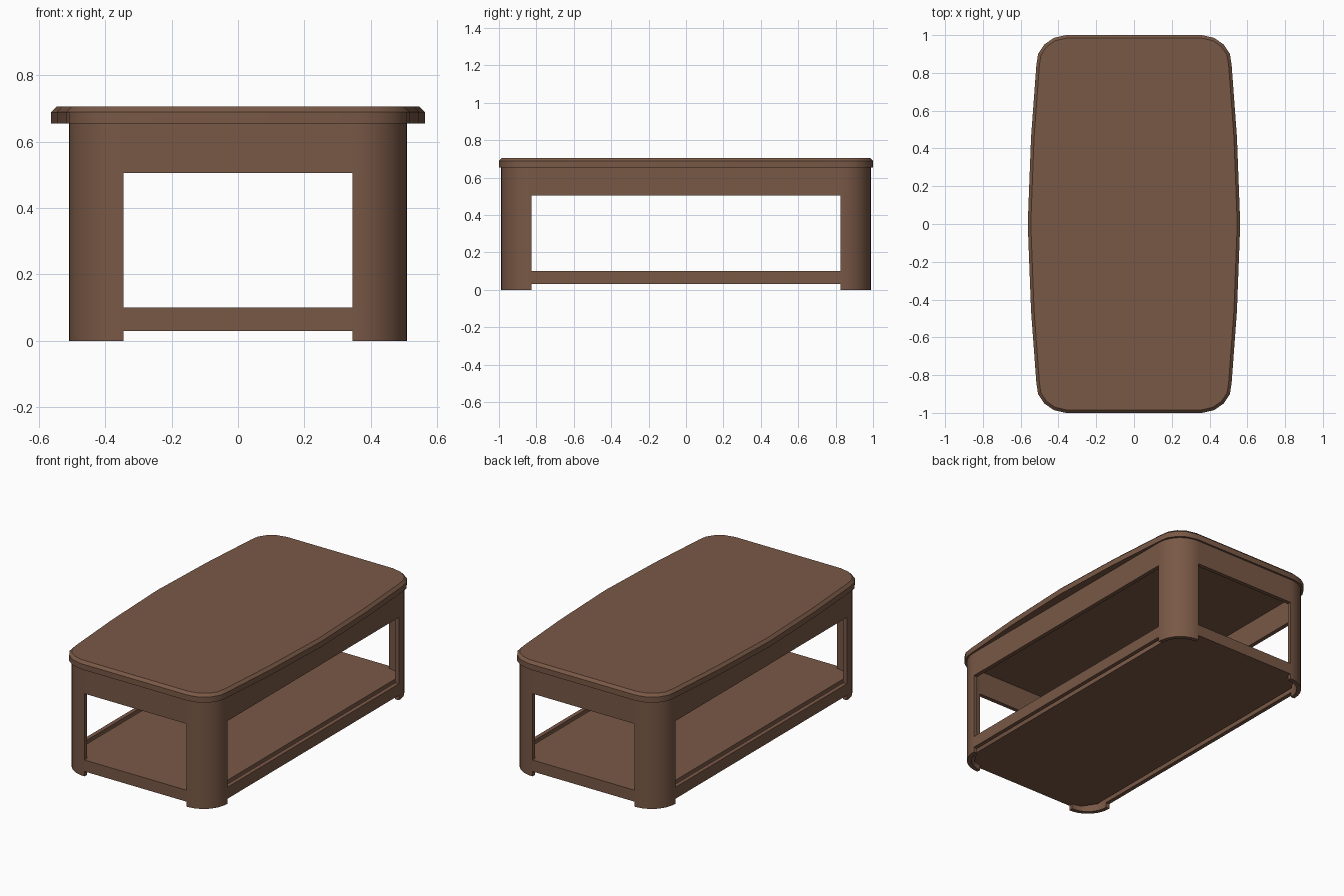
import bpy, bmesh, math

if "Cube" in bpy.data.objects:
    bpy.data.objects.remove(bpy.data.objects["Cube"])

wood = bpy.data.materials.new("brown wood")
wood.diffuse_color = (0.19, 0.098, 0.061, 1)
wood.use_nodes = True
wood.node_tree.nodes["Principled BSDF"].inputs["Base Color"].default_value = wood.diffuse_color

HX, HY = 0.508, 0.988  # frame half size
R, T = 0.16, 0.025     # corner radius, board thickness
LX, LY = 0.345, 0.826  # inner limits of the legs


def prism(name, outline, z0, z1, bevel=0.0):
    """Upright prism from a flat outline, with optional chamfered upper rim."""
    bm = bmesh.new()
    face = bm.faces.new([bm.verts.new((x, y, z0)) for x, y in outline])
    new = bmesh.ops.extrude_face_region(bm, geom=[face])["geom"]
    for v in [g for g in new if isinstance(g, bmesh.types.BMVert)]:
        v.co.z = z1
    bmesh.ops.recalc_face_normals(bm, faces=bm.faces[:])
    if bevel:
        rim = [e for e in bm.edges if all(v.co.z > z1 - 1e-5 for v in e.verts)]
        bmesh.ops.bevel(bm, geom=rim, offset=bevel, segments=1, affect='EDGES')
    me = bpy.data.meshes.new(name)
    bm.to_mesh(me)
    bm.free()
    me.materials.append(wood)
    ob = bpy.data.objects.new(name, me)
    bpy.context.collection.objects.link(ob)
    bpy.ops.object.select_all(action='DESELECT')
    ob.select_set(True)
    bpy.context.view_layer.objects.active = ob
    bpy.ops.object.shade_smooth_by_angle(angle=math.radians(35))
    return ob


def box(name, x0, x1, y0, y1, z0, z1):
    return prism(name, [(x0, y0), (x1, y0), (x1, y1), (x0, y1)], z0, z1)


def arc(r, n=12):
    return [(HX - R + r * math.cos(math.pi / 2 * i / n),
             HY - R + r * math.sin(math.pi / 2 * i / n)) for i in range(n + 1)]


# table top with bowed long sides
quarter = [(0.5625, 0), (0.545, 0.46), (0.517, 0.84),
           (0.508, 0.9), (0.475, 0.95), (0.425, 0.985), (0.36, 1.0)]
right = [(x, -y) for x, y in quarter[:0:-1]] + quarter
prism("table_top", right + [(-x, y) for x, y in right[::-1]], 0.655, 0.705, 0.016)

# four legs: curved corner shells
leg = ([(HX, LY)] + arc(R) + [(LX, HY), (LX, HY - T)]
       + arc(R - T)[::-1] + [(HX - T, LY)])
for sx, nx in ((1, "right"), (-1, "left")):
    for sy, ny in ((1, "back"), (-1, "front")):
        prism(f"{ny}_{nx}_leg", [(sx * x, sy * y) for x, y in leg], 0, 0.655)

# aprons under the top and rails around the shelf
for part, z0, z1 in (("apron", 0.505, 0.655), ("rail", 0.03, 0.10)):
    box(f"left_{part}", -HX, -HX + T, -LY, LY, z0, z1)
    box(f"right_{part}", HX - T, HX, -LY, LY, z0, z1)
box("front_apron", -LX, LX, -HY, -HY + T, 0.505, 0.655)
box("back_apron", -LX, LX, HY - T, HY, 0.505, 0.655)

# solid lower shelf: reaches the ends between the legs, small gap at side rails
half = [(0.455, LY + 0.04), (0.40, 0.95), (LX, HY - T), (LX, HY)]
side = [(x, -y) for x, y in half[::-1]] + half
prism("shelf", side + [(-x, y) for x, y in side[::-1]], 0.03, 0.10)
